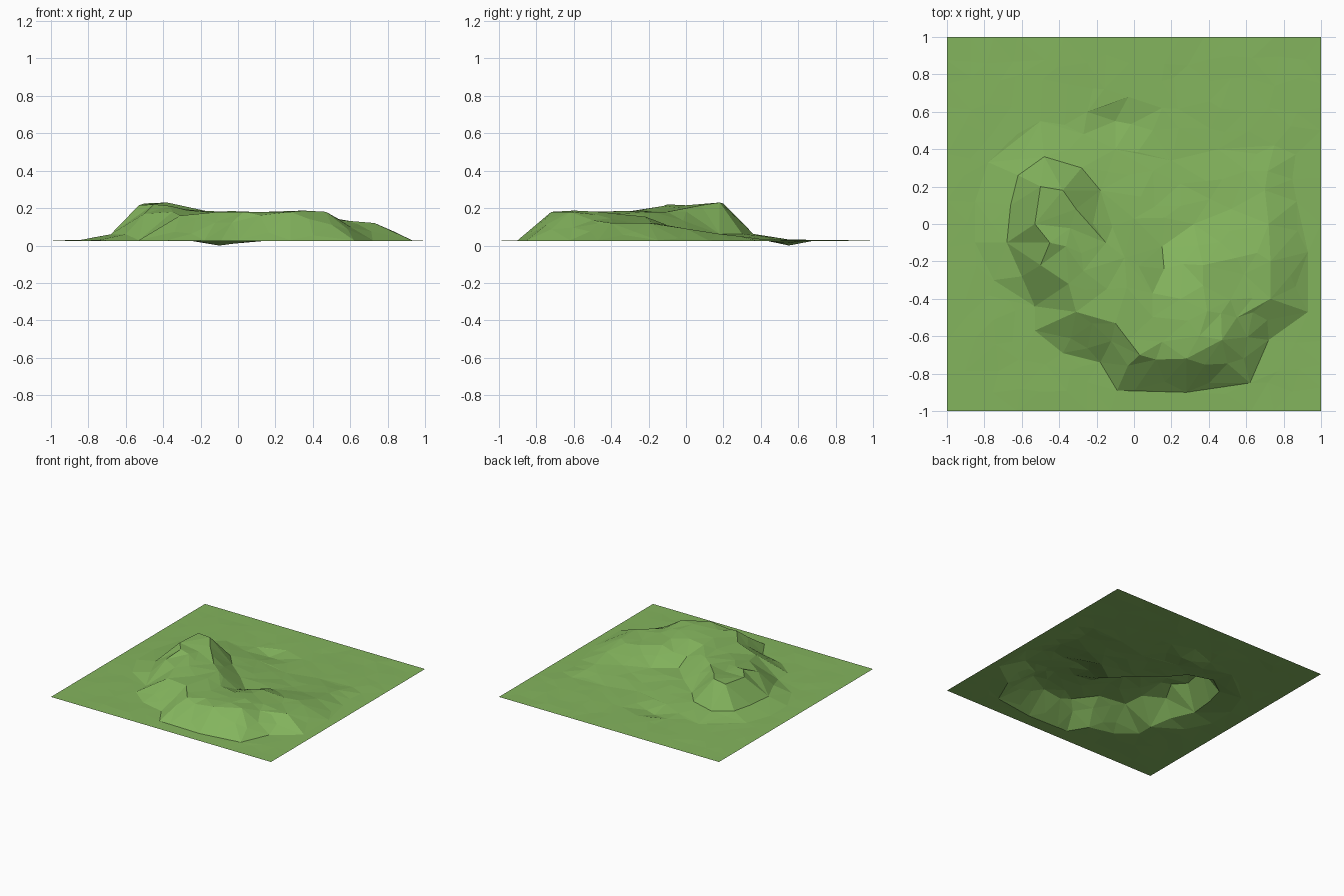
import bpy
import bmesh
import random
from mathutils import Vector
from mathutils.bvhtree import BVHTree
from mathutils.geometry import delaunay_2d_cdt

random.seed(4)
cube = bpy.data.objects.get("Cube")
if cube:
    bpy.data.objects.remove(cube, do_unlink=True)

GROUND = 0.025
STEP = 0.125


def level(z, *points):
    """Feature line at one height."""
    return [(x, y, z) for x, y in points]


# Feature lines of the hill: crests, feet and the hollow
outer_crest = [
    (-.5, .2, .225), (-.53, 0, .215), (-.45, -.1, .22), (-.5, -.22, .17),
    (-.35, -.32, .18), (-.31, -.47, .16), (-.1, -.53, .18), (.03, -.7, .18),
    (.15, -.63, .18), (.28, -.72, .18), (.47, -.62, .18), (.55, -.5, .135),
    (.73, -.4, .12), (.73, -.2, .12), (.72, 0, .09)]
inner_crest = [
    (-.38, .18, .23), (-.31, .08, .215), (-.15, -.1, .18), (-.05, -.18, .18),
    (.1, -.37, .17), (.25, -.4, .17), (.37, -.33, .165), (.37, -.22, .155),
    (.55, -.18, .12)]
inner_foot = level(
    .062, (-.48, .36), (-.28, .3), (-.18, .18), (0, .03), (.15, -.12),
    (.32, 0), (.52, .08), (.7, .18))
outer_foot = level(
    .028, (-.85, .12), (-.85, -.1), (-.75, -.3), (-.53, -.44), (-.53, -.57),
    (-.38, -.69), (-.18, -.74), (-.09, -.89), (.28, -.9), (.62, -.85),
    (.72, -.62), (.93, -.47), (.93, -.15), (.87, .12))
left_shoulder = level(.06, (-.62, .26), (-.66, .1), (-.68, -.1), (-.6, -.28))
back_foot = level(
    .032, (-.78, .33), (-.5, .55), (-.27, .48), (-.1, .4), (.2, .34),
    (.45, .4), (.75, .42))
hollow_rim = level(GROUND, (-.25, .6), (-.03, .68), (.15, .62), (.1, .5))
hollow = level(0, (-.1, .55))
lines = [outer_crest, inner_crest, inner_foot, outer_foot, left_shoulder,
         back_foot, hollow_rim, hollow]

# Straight border of the square
sides = round(2 / STEP)
border = []
for i in range(sides):
    t = -1 + i * STEP
    border += level(GROUND, (t, -1), (1, t), (-t, 1), (-1, -t))


def triangulate(points, edges):
    flat = [Vector(p[:2]) for p in points]
    verts, _, faces, origin, _, _ = delaunay_2d_cdt(flat, edges, [], 0, 1e-5)
    coords = [(v.x, v.y, points[o[0]][2] if o else GROUND)
              for v, o in zip(verts, origin)]
    return coords, faces


points, edges = [], []
for line in lines:
    start = len(points)
    points += line
    edges += [(start + i, start + i + 1) for i in range(len(line) - 1)]
points += border

# Scatter extra points between the feature lines, on the coarse surface
coarse = BVHTree.FromPolygons(*triangulate(points, edges))
fixed = [Vector(p[:2]) for p in points]
for i in range(1, sides):
    for j in range(1, sides):
        spot = Vector((-1 + i * STEP, -1 + j * STEP))
        spot += Vector((random.uniform(-.04, .04), random.uniform(-.04, .04)))
        if min((spot - f).length for f in fixed) < .085:
            continue
        hit = coarse.ray_cast(Vector((spot.x, spot.y, 1)), Vector((0, 0, -1)))[0]
        if hit is None:
            continue
        rough = .002 + .05 * max(0, hit.z - .03)
        points.append((spot.x, spot.y, hit.z + random.uniform(-rough, rough)))

# Faceted terrain sheet
coords, faces = triangulate(points, edges)
mesh = bpy.data.meshes.new("grass_hill")
mesh.from_pydata(coords, [], faces)
bm = bmesh.new()
bm.from_mesh(mesh)
for face in bm.faces:
    face.normal_update()
    if face.normal.z < 0:
        face.normal_flip()
    face.smooth = False
bm.to_mesh(mesh)
bm.free()

grass = bpy.data.materials.new("grass_green")
grass.use_nodes = True
colour = (.23, .46, .11, 1)
grass.diffuse_color = colour
grass.node_tree.nodes["Principled BSDF"].inputs["Base Color"].default_value = colour
mesh.materials.append(grass)

hill = bpy.data.objects.new("grass_hill", mesh)
bpy.context.collection.objects.link(hill)
